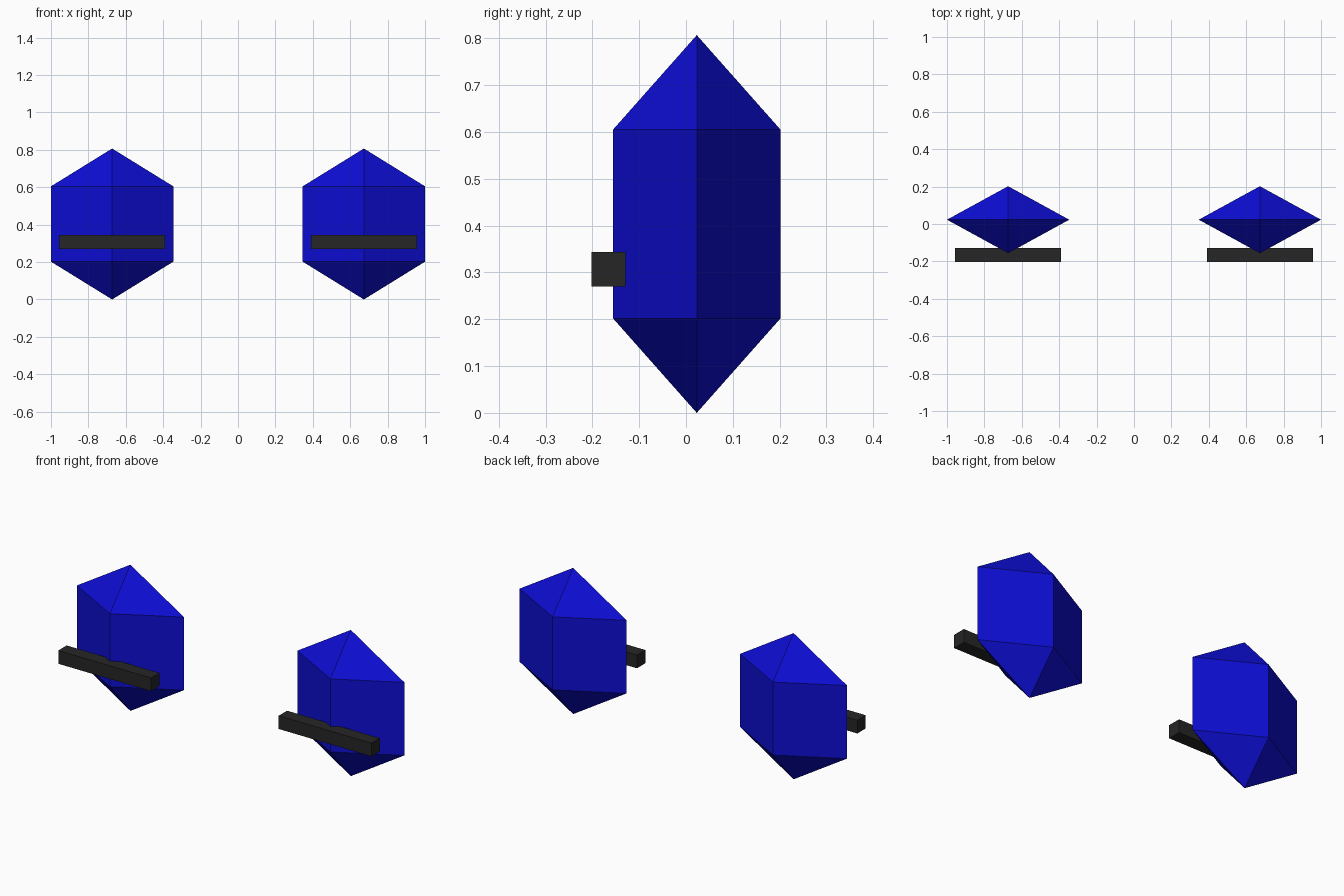
import bpy, bmesh

if "Cube" in bpy.data.objects:
    bpy.data.objects.remove(bpy.data.objects["Cube"])


def material(name, rgb):
    m = bpy.data.materials.new(name)
    m.diffuse_color = (*rgb, 1)
    m.use_nodes = True
    m.node_tree.nodes["Principled BSDF"].inputs["Base Color"].default_value = m.diffuse_color
    return m


BLUE = material("deep_blue", (0.004, 0.004, 0.65))
BLACK = material("charcoal", (0.019, 0.019, 0.019))


def add_object(name, bm, mat, loc):
    bmesh.ops.recalc_face_normals(bm, faces=bm.faces)
    mesh = bpy.data.meshes.new(name)
    bm.to_mesh(mesh)
    bm.free()
    mesh.materials.append(mat)
    ob = bpy.data.objects.new(name, mesh)
    ob.location = loc
    bpy.context.collection.objects.link(ob)


# Four-sided crystal: diamond cross-section with a point at each end
def crystal(name, x):
    bm = bmesh.new()
    diamond = [(0.327, 0), (0, 0.179), (-0.327, 0), (0, -0.179)]
    low = [bm.verts.new((px, py, 0.202)) for px, py in diamond]
    high = [bm.verts.new((px, py, 0.605)) for px, py in diamond]
    bottom = bm.verts.new((0, 0, 0))
    top = bm.verts.new((0, 0, 0.807))
    for i in range(4):
        j = (i + 1) % 4
        bm.faces.new((low[i], low[j], high[j], high[i]))
        bm.faces.new((high[i], high[j], top))
        bm.faces.new((low[j], low[i], bottom))
    add_object(name, bm, BLUE, (x, 0.023, 0))


# Horizontal bar across the front edge of the crystal
def bar(name, x):
    bm = bmesh.new()
    bmesh.ops.create_cube(bm, size=1)
    bmesh.ops.scale(bm, vec=(0.566, 0.073, 0.073), verts=bm.verts)
    add_object(name, bm, BLACK, (x, -0.1655, 0.307))


for side, x in (("left", -0.673), ("right", 0.673)):
    crystal(side + "_crystal", x)
    bar(side + "_front_bar", x)
